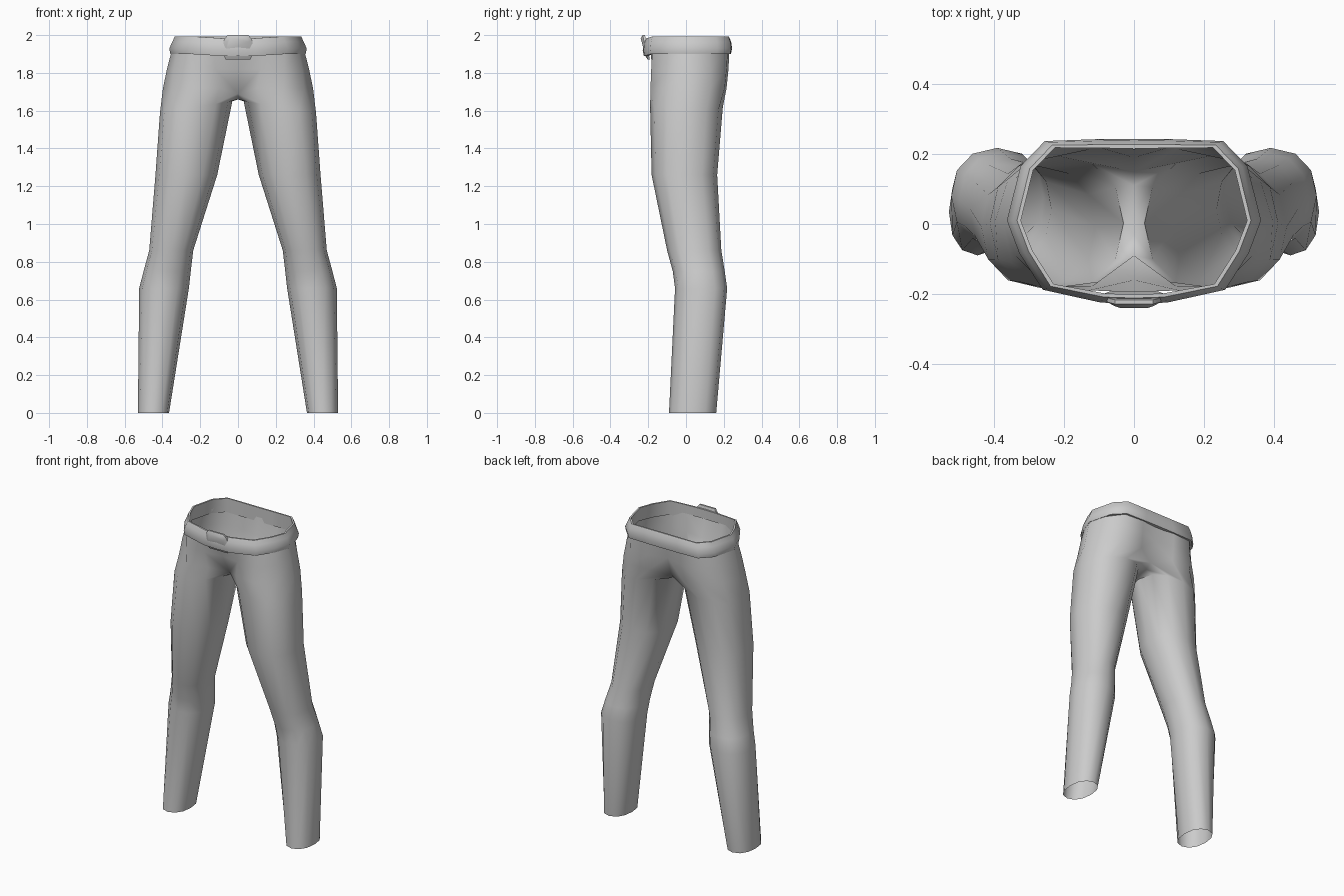
import bpy, bmesh, math
from mathutils import Vector

cube = bpy.data.objects.get("Cube")
if cube:
    bpy.data.objects.remove(cube, do_unlink=True)

grey = bpy.data.materials.new("plain grey")
grey.use_nodes = True
grey.diffuse_color = (0.6, 0.6, 0.6, 1)
grey.node_tree.nodes["Principled BSDF"].inputs["Base Color"].default_value = (0.6, 0.6, 0.6, 1)


def finish(name, bm, angle, mirror=True):
    """Turn a bmesh into a smooth shaded object, mirrored over x = 0."""
    mesh = bpy.data.meshes.new(name)
    bm.to_mesh(mesh)
    bm.free()
    mesh.materials.append(grey)
    obj = bpy.data.objects.new(name, mesh)
    bpy.context.collection.objects.link(obj)
    bpy.ops.object.select_all(action='DESELECT')
    obj.select_set(True)
    bpy.context.view_layer.objects.active = obj
    if mirror:
        mod = obj.modifiers.new("Mirror", 'MIRROR')
        mod.use_clip = True
        mod.merge_threshold = 0.001
        bpy.ops.object.modifier_apply(modifier=mod.name)
    bpy.ops.object.shade_smooth_by_angle(angle=math.radians(angle))
    return obj


def bridge(bm, low, high, closed):
    n = len(low)
    for i in range(n if closed else n - 1):
        j = (i + 1) % n
        bm.faces.new((low[i], low[j], high[j], high[i]))


def leg_ring(bm, z, x0, x1, y0, y1, tilt=0.0):
    """Twelve sided, slightly boxy ring, starting at the inner front."""
    verts = []
    for i in range(12):
        a = math.radians(-120 + 30 * i)
        c, s = math.cos(a), math.sin(a)
        c, s = (math.copysign(abs(v) ** 0.9, v) for v in (c, s))
        verts.append(bm.verts.new(((x0 + x1) / 2 + c * (x1 - x0) / 2,
                                   (y0 + y1) / 2 + s * (y1 - y0) / 2,
                                   z + tilt * c)))
    return verts


# Trousers: left leg tube, ankle to upper thigh (z, inner x, outer x, front y, back y)
bm = bmesh.new()
levels = [
    (0.0, 0.365, 0.53, -0.09, 0.16),
    (0.66, 0.26, 0.523, -0.058, 0.218),
    (0.75, 0.25, 0.50, -0.07, 0.205),
    (0.86, 0.237, 0.47, -0.10, 0.187),
    (1.26, 0.11, 0.437, -0.182, 0.165),
    (1.62, 0.03, 0.413, -0.19, 0.195, -0.03),
]
rings = [leg_ring(bm, *level) for level in levels]
for low, high in zip(rings, rings[1:]):
    bridge(bm, low, high, True)

# Trousers: half rings of the hips, front centre round the side to back centre
hips = [
    (1.72, [(0, -.09), (.10, -.165), (.24, -.188), (.35, -.11), (.397, .01),
            (.36, .13), (.26, .205), (.12, .215), (0, .15)]),
    (1.82, [(0, -.16), (.12, -.178), (.245, -.184), (.34, -.09), (.376, .01),
            (.34, .13), (.255, .215), (.12, .225), (0, .19)]),
    (1.93, [(0, -.195), (.13, -.19), (.245, -.178), (.32, -.07), (.348, .01),
            (.32, .12), (.245, .222), (.12, .23), (0, .215)]),
]
half = [[bm.verts.new((x, y, z)) for x, y in points] for z, points in hips]
half[0][0].co.z = half[0][8].co.z = 1.69
saddle = [bm.verts.new((0, y, 1.66)) for y in (0.11, 0.04, -0.03)]
bridge(bm, rings[-1], half[0] + saddle, True)
for low, high in zip(half, half[1:]):
    bridge(bm, low, high, False)
finish("trousers", bm, 60)

# Belt: bulging band swept round the waist outline
bm = bmesh.new()
outline = [(0, -.215), (.09, -.212), (.25, -.18), (.315, -.08), (.35, .01),
           (.312, .16), (.245, .228), (.1, .23), (0, .23)]
profile = [(-.012, 1.90), (.008, 1.90), (.014, 1.93), (.009, 1.965),
           (-.003, 1.993), (-.014, 1.993)]
loops = []
for d, z in profile:
    loop = []
    for x, y in outline:
        out = Vector((x, y)).normalized() * d
        px = x + out.x - (0.012 * x / 0.35 if z > 1.95 else 0)
        dip = 0.01 if y < -0.2 else 0
        loop.append(bm.verts.new((px if x else 0, y + out.y, z - dip)))
    loops.append(loop)
for low, high in zip(loops, loops[1:] + loops[:1]):
    bridge(bm, low, high, False)
finish("belt", bm, 50)

# Buckle: tilted eight sided plate with a rounded edge
bm = bmesh.new()
shape = [(.055, 2.0), (.075, 1.975), (.085, 1.91), (.065, 1.872)]
corners = shape + [(-x, z) for x, z in reversed(shape)]


def buckle_loop(scale, depth):
    return [bm.verts.new((x * scale, -0.203 - (z - 1.87) * 0.2 + depth,
                          1.936 + (z - 1.936) * scale)) for x, z in corners]


back, front, face = buckle_loop(1, 0.012), buckle_loop(1, 0), buckle_loop(0.75, -0.011)
bridge(bm, back, front, True)
bridge(bm, front, face, True)
bm.faces.new(face)
bm.faces.new(list(reversed(back)))
bmesh.ops.recalc_face_normals(bm, faces=bm.faces)
finish("buckle", bm, 50, mirror=False)
